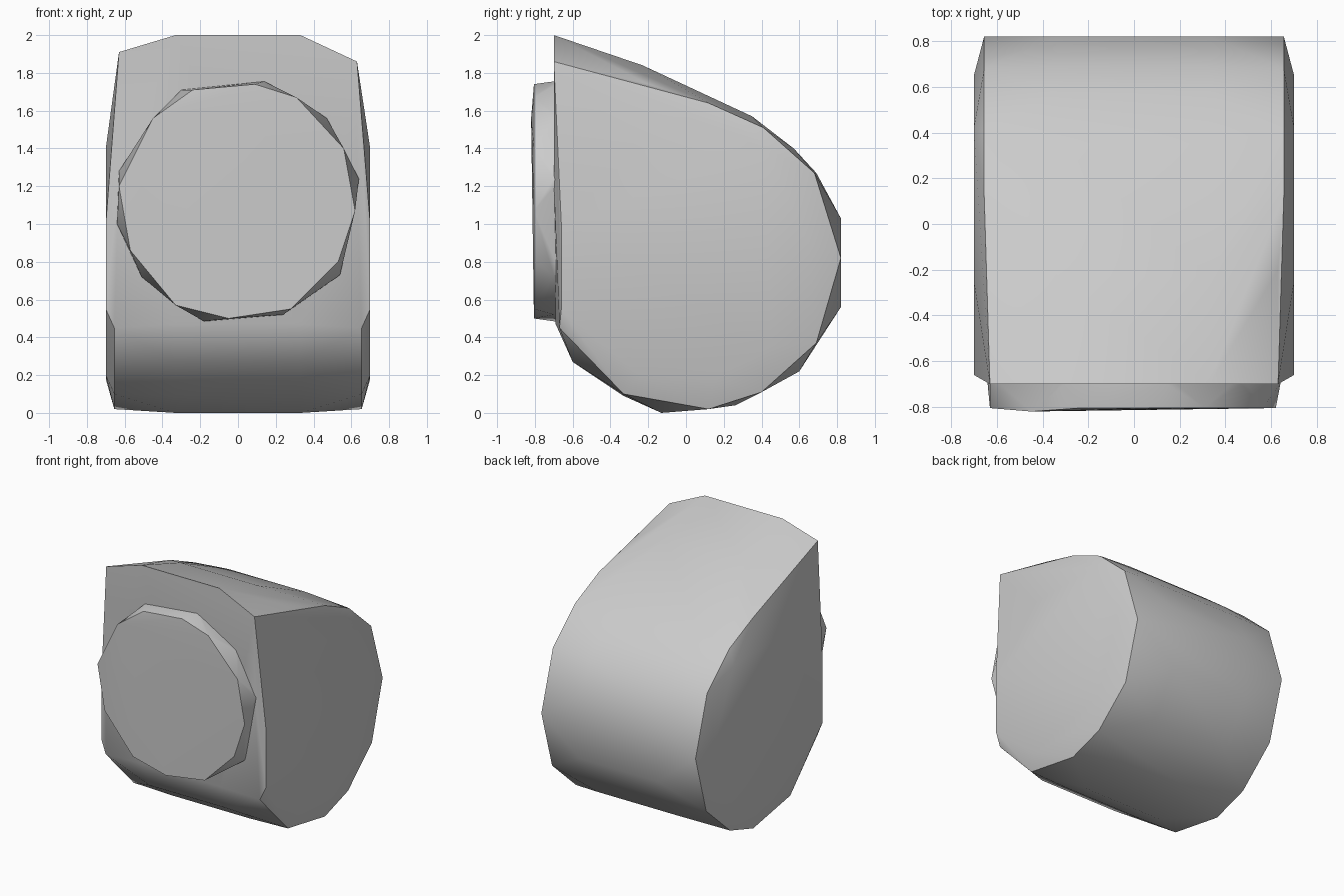
import bpy, bmesh, math

if "Cube" in bpy.data.objects:
    bpy.data.objects.remove(bpy.data.objects["Cube"])


def hull(name, points):
    bm = bmesh.new()
    verts = [bm.verts.new(p) for p in points]
    res = bmesh.ops.convex_hull(bm, input=verts)
    loose = [v for v in bm.verts if not v.link_faces]
    bmesh.ops.delete(bm, geom=loose, context='VERTS')
    bmesh.ops.dissolve_limit(bm, angle_limit=math.radians(1),
                             verts=bm.verts[:], edges=bm.edges[:])
    bmesh.ops.recalc_face_normals(bm, faces=bm.faces[:])
    me = bpy.data.meshes.new(name)
    bm.to_mesh(me)
    bm.free()
    ob = bpy.data.objects.new(name, me)
    bpy.context.collection.objects.link(ob)
    bpy.ops.object.select_all(action='DESELECT')
    ob.select_set(True)
    bpy.context.view_layer.objects.active = ob
    bpy.ops.object.shade_smooth_by_angle(angle=math.radians(32))
    return ob


# Barrel body: (y, z) outlines of the middle, the side rims and the domed side plates
middle = [(-.70, 2.0), (-.23, 1.84), (.35, 1.57), (.57, 1.40), (.69, 1.27),
          (.82, 1.03), (.82, .56), (.60, .22), (.26, .04), (-.13, 0),
          (-.33, .09), (-.60, .27), (-.69, .47)]
rim = [(-.70, 1.86), (-.20, 1.74), (.12, 1.64), (.41, 1.51), (.68, 1.27),
       (.82, .82), (.69, .37), (.40, .11), (.12, .02), (-.33, .10),
       (-.67, .45), (-.70, 1.24)]
plate = [(-.66, 1.0), (-.66, .55), (-.25, 1.40), (.42, 1.40), (.65, .9),
         (.45, .35), (.15, .18), (-.25, .20)]

pts = []
for s in (-1, 1):
    for y, z in middle:
        pts.append((s * .33, y, z))
    for y, z in rim:
        lift = .05 if s < 0 and z > 1.8 else 0
        pts.append((s * (.63 if y < 0 and z > 1.2 else .655), y, z + lift))
    for y, z in plate:
        pts.append((s * .70, y, z))
hull("barrel_body", pts)

# Round front cap: (x, z) outlines of its front and back rims
front = [(-.24, 1.71), (.09, 1.74), (.31, 1.67), (.56, 1.40), (.62, 1.07),
         (.53, .80), (.28, .55), (-.05, .50), (-.33, .57), (-.57, .86),
         (-.63, 1.20), (-.45, 1.56)]
back = [(-.30, 1.71), (.14, 1.755), (.47, 1.56), (.64, 1.24), (.54, .73),
        (.24, .52), (-.18, .485), (-.51, .72), (-.64, 1.0), (-.63, 1.28)]
cap = [(x, -.82 if (x, z) == (-.45, 1.56) else -.805, z) for x, z in front]
cap += [(x, y, z) for x, z in back for y in (-.70, -.66)]
hull("front_cap", cap)
